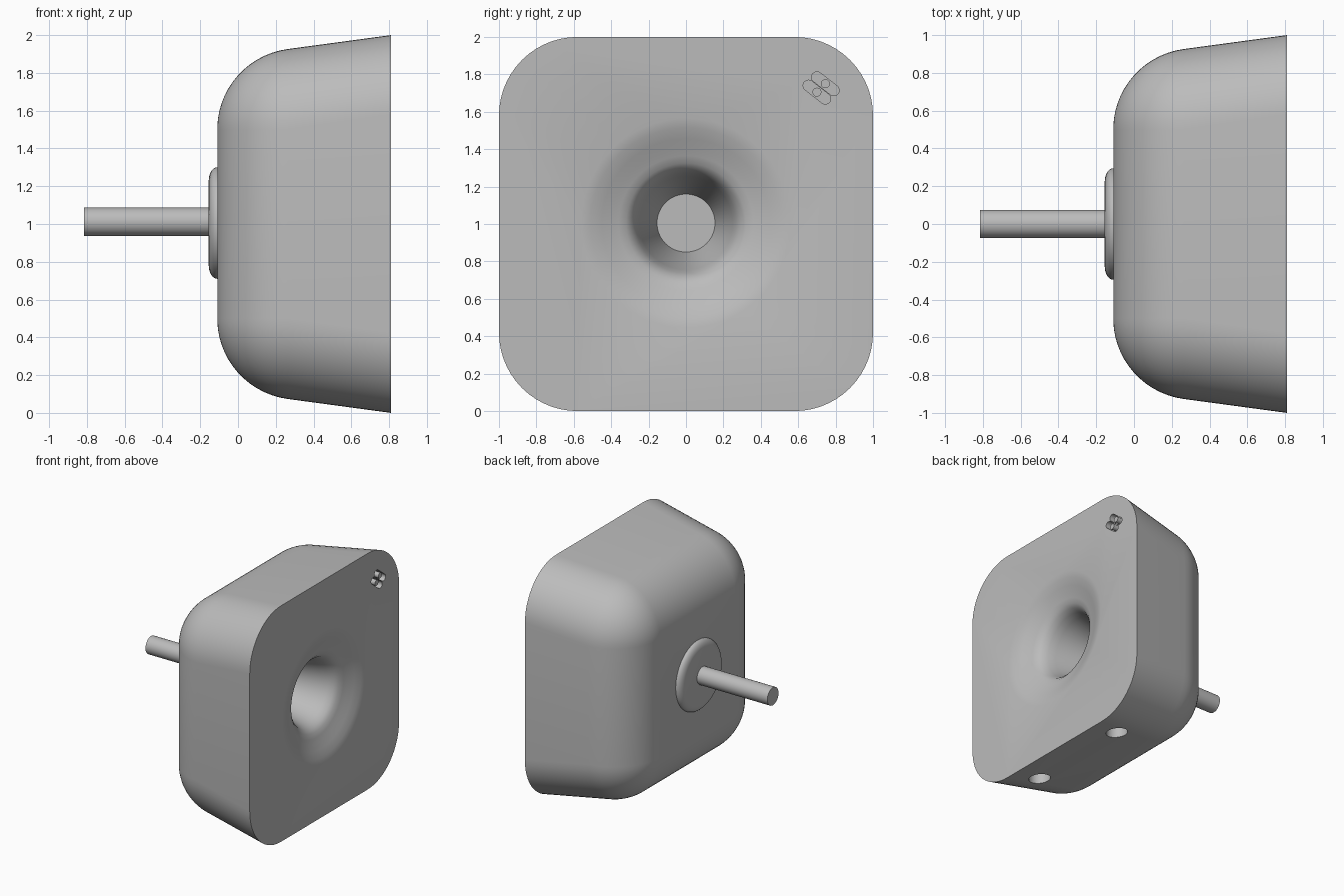
import bpy, bmesh
from math import sin, cos, pi, radians
from mathutils import Matrix, Vector

old = bpy.data.objects.get("Cube")
if old:
    bpy.data.objects.remove(old, do_unlink=True)

GREY = (0.5, 0.5, 0.5, 1)
grey = bpy.data.materials.new("plain grey")
grey.use_nodes = True
grey.diffuse_color = GREY
grey.node_tree.nodes["Principled BSDF"].inputs["Base Color"].default_value = GREY

FACE = 0.81          # x of the flat face
MID = 1.005          # height of the central axis


def loft(name, rings, cutter=False):
    """Skin a list of equal-length point rings and cap both ends."""
    bm = bmesh.new()
    loops = [[bm.verts.new(p) for p in ring] for ring in rings]
    for a, b in zip(loops, loops[1:]):
        for i in range(len(a)):
            j = (i + 1) % len(a)
            bm.faces.new((a[i], a[j], b[j], b[i]))
    bm.faces.new(loops[0][::-1])
    bm.faces.new(loops[-1])
    bmesh.ops.recalc_face_normals(bm, faces=bm.faces)
    mesh = bpy.data.meshes.new(name)
    bm.to_mesh(mesh)
    bm.free()
    mesh.materials.append(grey)
    ob = bpy.data.objects.new(name, mesh)
    bpy.context.collection.objects.link(ob)
    ob.hide_render = cutter
    return ob


def turned(name, profile, y=0, z=MID, sides=64, cutter=False):
    """Revolve (x, radius) pairs about an axis along x."""
    rings = [[(x, y + r * cos(2 * pi * i / sides), z + r * sin(2 * pi * i / sides))
              for i in range(sides)] for x, r in profile]
    return loft(name, rings, cutter)


def rounded_square(x, core, r, steps=14):
    """Ring at x: a square of half-width core, widened by radius r."""
    pts = []
    for k in range(4):
        a0 = k * pi / 2
        cy = core if k in (0, 3) else -core
        cz = core if k < 2 else -core
        for i in range(steps + 1):
            a = a0 + i / steps * pi / 2
            pts.append((x, cy + r * cos(a), 1 + cz + r * sin(a)))
    return pts


def smooth(ob, angle=32):
    bpy.ops.object.select_all(action='DESELECT')
    ob.select_set(True)
    bpy.context.view_layer.objects.active = ob
    bpy.ops.object.shade_smooth_by_angle(angle=radians(angle))


# Housing: rounded back, then slightly flared walls out to the flat face
rings = []
for i in range(15):
    a = radians(1.5 + 81 * i / 14)
    rings.append(rounded_square(0.32 - 0.43 * cos(a), 0.5, 0.43 * sin(a)))
rings.append(rounded_square(FACE, 0.58, 0.42))
housing = loft("housing", rings)

# Cutter for the shallow dish and tapering central bore
dish = [(-0.02, 0.6), (0, 0.56), (0.012, 0.51), (0.035, 0.45), (0.058, 0.4),
        (0.072, 0.36), (0.088, 0.32), (0.115, 0.29), (0.16, 0.268),
        (0.22, 0.25), (0.65, 0.155)]
cutters = [turned("dish_cutter", [(FACE - d, r) for d, r in dish], cutter=True)]

# Cutters for the two round holes in the underside
for y in (-0.47, 0.47):
    hole = [[(0.57 + 0.085 * cos(2 * pi * i / 32), y + 0.085 * sin(2 * pi * i / 32), z)
             for i in range(32)] for z in (-0.1, 0.35)]
    cutters.append(loft("hole_cutter", hole, True))

# Cutters for the two slanted slots, and a pin in the middle of each
turn = Matrix.Rotation(radians(-38), 2)
pins = []
for cy, cz in ((0.7, 1.705), (0.745, 1.75)):
    outline = []
    for end in (0, 1):
        for i in range(11):
            a = -pi / 2 + end * pi + i * pi / 10
            p = turn @ Vector(((1 - 2 * end) * 0.057 + 0.029 * cos(a), 0.029 * sin(a)))
            outline.append((cy + p.x, cz + p.y))
    cutters.append(loft("slot_cutter", [[(x, y, z) for y, z in outline]
                                        for x in (FACE + 0.05, FACE - 0.05)], True))
    pins.append(turned("slot_pin", [(FACE, 0.024), (FACE - 0.06, 0.024)],
                       cy, cz, sides=20))

# Cut the housing, then drop the cutters
bpy.context.view_layer.objects.active = housing
for c in cutters:
    mod = housing.modifiers.new("cut", 'BOOLEAN')
    mod.operation = 'DIFFERENCE'
    mod.solver = 'EXACT'
    mod.object = c
    bpy.ops.object.modifier_apply(modifier=mod.name)
for c in cutters:
    bpy.data.objects.remove(c, do_unlink=True)

# Rounded boss on the back and the shaft that leaves it
edge = [(-0.11 - 0.045 * sin(a), 0.225 + 0.07 * cos(a))
        for a in (i * pi / 16 for i in range(9))]
boss = turned("rear_boss", [(-0.08, 0.295)] + edge)
shaft = turned("shaft", [(-0.815, 0.075), (-0.14, 0.075)], z=1.012, sides=32)

for ob in [housing, boss, shaft] + pins:
    smooth(ob)
